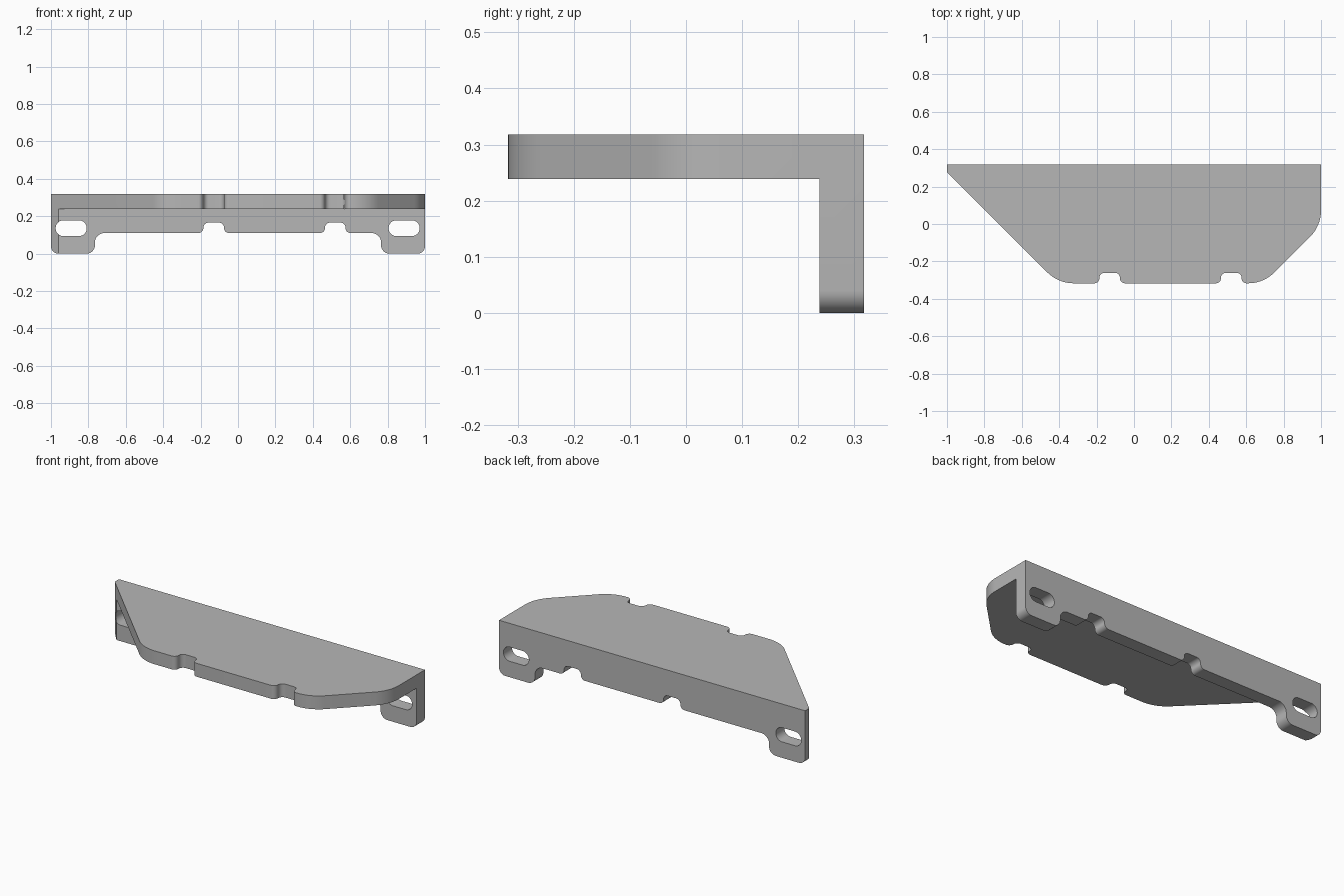
import bpy, bmesh, math
from mathutils import Vector

cube = bpy.data.objects.get("Cube")
if cube:
    bpy.data.objects.remove(cube, do_unlink=True)

DEPTH, TOP, THICK = 0.317, 0.318, 0.079
NOTCHES = (-0.13, 0.52)


def rounded(corners, steps=10):
    """Round each (x, y, radius) corner of a closed outline."""
    out = []
    for i, (x, y, r) in enumerate(corners):
        p = Vector((x, y))
        if r == 0:
            out.append(p)
            continue
        a = (Vector(corners[i - 1][:2]) - p).normalized()
        b = (Vector(corners[(i + 1) % len(corners)][:2]) - p).normalized()
        half = a.angle(b) / 2
        centre = p + (a + b).normalized() * r / math.sin(half)
        start = p + a * r / math.tan(half) - centre
        end = p + b * r / math.tan(half) - centre
        turn = start.angle_signed(end)  # clockwise positive
        for k in range(steps + 1):
            t = -turn * k / steps
            c, s = math.cos(t), math.sin(t)
            out.append(centre + Vector((start.x * c - start.y * s,
                                        start.x * s + start.y * c)))
    return out


def prism(name, outline, low, high, upright=False):
    """Extrude an outline along z, or along y when upright."""
    bm = bmesh.new()
    place = (lambda p: (p.x, low, p.y)) if upright else (lambda p: (p.x, p.y, low))
    face = bm.faces.new([bm.verts.new(place(p)) for p in outline])
    moved = bmesh.ops.extrude_face_region(bm, geom=[face])["geom"]
    shift = Vector((0, high - low, 0) if upright else (0, 0, high - low))
    bmesh.ops.translate(bm, vec=shift,
                        verts=[v for v in moved if isinstance(v, bmesh.types.BMVert)])
    bmesh.ops.recalc_face_normals(bm, faces=bm.faces)
    mesh = bpy.data.meshes.new(name)
    bm.to_mesh(mesh)
    bm.free()
    obj = bpy.data.objects.new(name, mesh)
    bpy.context.collection.objects.link(obj)
    return obj


def notch(x, base, height=0.056, half=0.055, r=0.027):
    """Soft-edged relief notch rising from a straight edge."""
    return [(x - half, base, r), (x - half, base + height, r),
            (x + half, base + height, r), (x + half, base, r)]


def carve(target, cutter, operation):
    mod = target.modifiers.new("carve", "BOOLEAN")
    mod.operation, mod.object, mod.solver = operation, cutter, "EXACT"
    bpy.context.view_layer.objects.active = target
    bpy.ops.object.modifier_apply(modifier=mod.name)
    bpy.data.objects.remove(cutter, do_unlink=True)


# Plan outline: long back edge, slanted sides, notched front
plan = [(-1, DEPTH, 0), (-1, 0.278, 0), (-0.405, -DEPTH, 0.2)]
for x in NOTCHES:
    plan += notch(x, -DEPTH)
plan += [(0.693, -DEPTH, 0.2), (1, -0.01, 0.2), (1, DEPTH, 0)]
bracket = prism("angle_bracket", rounded(plan), 0, TOP)

# Elevation outline: two mounting feet and a notched lower edge
feet = [(-1, 0.5, 0), (-1, 0, 0.04), (-0.765, 0, 0.045), (-0.765, 0.11, 0.05)]
for x in NOTCHES:
    feet += notch(x, 0.11)
feet += [(0.765, 0.11, 0.05), (0.765, 0, 0.045), (1, 0, 0.04), (1, 0.5, 0)]
carve(bracket, prism("feet_cutter", rounded(feet), -1, 1, True), "INTERSECT")

# Open space under the top plate, in front of the back flange
space = [(-2, -1, 0), (2, -1, 0), (2, DEPTH - THICK, 0), (-2, DEPTH - THICK, 0)]
carve(bracket, prism("space_cutter", rounded(space), -1, TOP - THICK), "DIFFERENCE")

# Mounting slots
for x in (-0.892, 0.888):
    w, h, z, r = 0.083, 0.042, 0.136, 0.041
    slot = [(x - w, z - h, r), (x + w, z - h, r), (x + w, z + h, r), (x - w, z + h, r)]
    carve(bracket, prism("slot_cutter", rounded(slot), 0, 1, True), "DIFFERENCE")

# Plain grey metal
grey = bpy.data.materials.new("grey_metal")
grey.use_nodes = True
colour = (0.47, 0.47, 0.47, 1)
grey.diffuse_color = colour
grey.node_tree.nodes["Principled BSDF"].inputs["Base Color"].default_value = colour
bracket.data.materials.clear()
bracket.data.materials.append(grey)

bpy.ops.object.select_all(action="DESELECT")
bracket.select_set(True)
bpy.context.view_layer.objects.active = bracket
bpy.ops.object.shade_smooth_by_angle(angle=math.radians(30))
